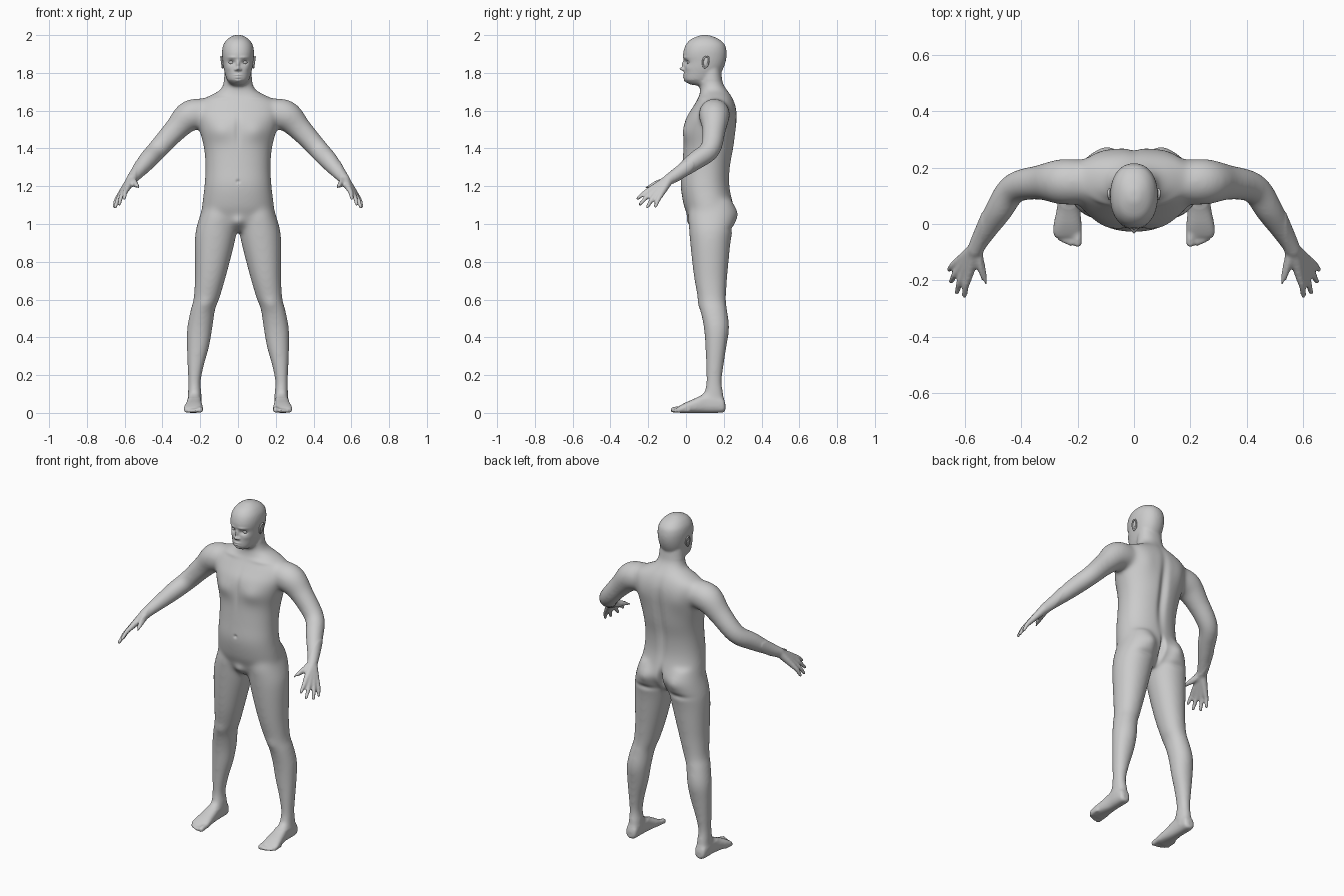
import bpy, bmesh, math
from mathutils import Vector

cube = bpy.data.objects.get("Cube")
if cube:
    bpy.data.objects.remove(cube, do_unlink=True)

skin_mat = bpy.data.materials.new("plain grey")
skin_mat.use_nodes = True
GREY = (0.6, 0.6, 0.6, 1)
skin_mat.diffuse_color = GREY
for node in skin_mat.node_tree.nodes:
    if node.type == 'BSDF_PRINCIPLED':
        node.inputs["Base Color"].default_value = GREY


def spline(rows, steps=6):
    """Catmull-Rom interpolation through rows of numbers."""
    result = []
    last = len(rows) - 1
    for i in range(last):
        before, start = rows[max(i - 1, 0)], rows[i]
        end, after = rows[i + 1], rows[min(i + 2, last)]
        for k in range(steps):
            t = k / steps
            result.append([b + t * (c - a) / 2
                           + t * t * (a - 2.5 * b + 2 * c - d / 2)
                           + t * t * t * (3 * (b - c) + d - a) / 2
                           for a, b, c, d in zip(before, start, end, after)])
    result.append(list(rows[-1]))
    return result


def skin(bm, rings):
    """Bridge equal rings of points into a closed skin."""
    loops = [[bm.verts.new(p) for p in ring] for ring in rings]
    count = len(loops[0])
    for low, high in zip(loops, loops[1:]):
        for i in range(count):
            j = (i + 1) % count
            bm.faces.new((low[i], low[j], high[j], high[i]))
    bm.faces.new(loops[0][::-1])
    bm.faces.new(loops[-1])


def section(power, count=48):
    """Unit superellipse."""
    def bend(value):
        return math.copysign(abs(value) ** (2 / power), value)
    angles = [math.tau * i / count for i in range(count)]
    return [(bend(math.cos(a)), bend(math.sin(a))) for a in angles]


def stack(bm, rows, side=1, power=2.2, along_y=False):
    """Loft rows of (position, x from, x to, depth from, depth to)."""
    rings = []
    for pos, xa, xb, da, db in spline(rows):
        ring = []
        for u, v in section(power):
            x = side * ((xa + xb) / 2 + u * (xb - xa) / 2)
            d = (da + db) / 2 + v * (db - da) / 2
            ring.append((x, pos, d) if along_y else (x, d, pos))
        rings.append(ring)
    skin(bm, rings)


def tube(bm, rows, side=1, reference=(0, 0, 1)):
    """Round limb through rows of (x, y, z, radius) with a rounded tip."""
    pts = spline(rows)
    tip = Vector(pts[-1][:3])
    heading = (tip - Vector(pts[-2][:3])).normalized()
    radius = pts[-1][3]
    for forward, shrink in ((0.5, 0.85), (0.85, 0.5)):
        pts.append([*(tip + heading * radius * forward), radius * shrink])
    rings = []
    for i, (x, y, z, r) in enumerate(pts):
        ahead = Vector(pts[min(i + 1, len(pts) - 1)][:3])
        behind = Vector(pts[max(i - 1, 0)][:3])
        across = (ahead - behind).cross(Vector(reference)).normalized()
        up = across.cross(ahead - behind).normalized()
        ring = [Vector((x, y, z)) + (across * u + up * v) * r for u, v in section(2, 20)]
        rings.append([(side * p.x, p.y, p.z) for p in ring])
    skin(bm, rings)


def make_object(name, bm):
    bmesh.ops.recalc_face_normals(bm, faces=bm.faces[:])
    for face in bm.faces:
        face.smooth = True
    mesh = bpy.data.meshes.new(name)
    bm.to_mesh(mesh)
    bm.free()
    mesh.materials.append(skin_mat)
    obj = bpy.data.objects.new(name, mesh)
    bpy.context.collection.objects.link(obj)
    return obj


# Torso and neck: height, half width, front, back
TORSO = [(.96, .09, .06, .19), (1, .16, .025, .225), (1.05, .19, .006, .25),
         (1.1, .19, -.012, .25), (1.2, .178, -.028, .232), (1.3, .173, -.021, .235),
         (1.4, .18, -.014, .253), (1.5, .205, -.012, .265), (1.56, .22, 0, .27),
         (1.61, .225, .03, .267), (1.65, .205, .055, .255), (1.68, .15, .07, .24),
         (1.71, .095, .075, .218), (1.75, .077, .077, .195), (1.82, .07, .08, .185)]
# Head: height, half width, front, back
HEAD = [(1.735, .03, .02, .1), (1.75, .05, -.002, .14), (1.77, .061, -.011, .165),
        (1.8, .07, -.011, .185), (1.83, .077, -.01, .2), (1.86, .081, -.01, .21),
        (1.89, .084, -.016, .215), (1.92, .084, -.012, .214), (1.95, .077, 0, .205),
        (1.975, .06, .022, .18), (1.99, .04, .052, .15), (2, .018, .08, .12)]
# Leg: height, inner, outer, front, back
LEG = [(.03, .195, .262, .11, .2), (.1, .192, .266, .098, .2), (.16, .197, .265, .106, .19),
       (.25, .18, .268, .105, .2), (.35, .152, .272, .102, .214), (.45, .135, .27, .094, .225),
       (.55, .12, .25, .074, .217), (.6, .1, .236, .064, .212), (.7, .07, .229, .045, .217),
       (.8, .043, .229, .032, .226), (.9, .018, .229, .022, .236),
       (.97, .006, .223, .016, .248), (1.05, .006, .2, .012, .262), (1.13, .02, .175, .03, .24)]
# Foot: distance, inner, outer, sole, top
FOOT = [(.208, .215, .25, .012, .05), (.195, .198, .264, .002, .08), (.15, .195, .268, 0, .105),
        (.1, .194, .268, 0, .105), (.05, .191, .275, 0, .078), (0, .186, .285, 0, .056),
        (-.03, .185, .288, 0, .04), (-.048, .192, .28, .004, .028)]
ARM = [(.15, .15, 1.585, .075), (.25, .15, 1.575, .083), (.33, .148, 1.5, .064),
       (.425, .128, 1.395, .055), (.48, .05, 1.335, .051), (.535, -.04, 1.268, .037),
       (.565, -.095, 1.233, .029)]
WRIST = (.565, -.09, 1.235, .026)
# Knuckle and tip of each finger, index to little
FINGERS = [((.587, -.183, 1.187), (.602, -.256, 1.135)), ((.603, -.173, 1.172), (.629, -.243, 1.105)),
           ((.617, -.157, 1.16), (.65, -.205, 1.09)), ((.627, -.135, 1.152), (.656, -.162, 1.093))]
THUMB = [(.56, -.1, 1.23, .023), (.54, -.155, 1.212, .018),
         (.53, -.193, 1.2, .013), (.525, -.217, 1.19, .01)]
# Toes: x, end of toe, radius
TOES = [(.2, -.068, .0155), (.224, -.069, .011), (.243, -.062, .0105),
        (.26, -.053, .01), (.275, -.041, .0095)]

bm = bmesh.new()
for rows in (TORSO, HEAD):
    stack(bm, [(z, -w, w, front, back) for z, w, front, back in rows])
for side in (1, -1):
    stack(bm, LEG, side, 2.1)
    stack(bm, FOOT, side, 2.5, along_y=True)
    tube(bm, ARM, side)
    tube(bm, THUMB, side)
    for knuckle, tip in FINGERS:
        middle = (Vector(knuckle) + Vector(tip)) / 2 + Vector((.003, 0, .004))
        tube(bm, [WRIST, (*knuckle, .0155), (*middle, .0125), (*tip, .0095)], side)
    for x, end, r in TOES:
        tube(bm, [(x, end + .06, r + .005, r), (x, end + .025, r + .004, r), (x, end, r, r)], side)
body = make_object("body", bm)

# Fuse the parts into one skin
remesh = body.modifiers.new("fuse", 'REMESH')
remesh.mode = 'VOXEL'
remesh.voxel_size = 0.0065
graph = bpy.context.evaluated_depsgraph_get()
fused = bpy.data.meshes.new_from_object(body.evaluated_get(graph))
body.modifiers.clear()
bm = bmesh.new()
bm.from_mesh(fused)
bpy.data.meshes.remove(fused)


def relax(verts, times):
    for _ in range(times):
        bmesh.ops.smooth_vert(bm, verts=verts, factor=0.5, use_axis_x=True,
                              use_axis_y=True, use_axis_z=True)


# Blend large forms strongly, hands, feet and head lightly
relax(bm.verts[:], 3)
relax([v for v in bm.verts if abs(v.co.x) < .54 and .08 < v.co.z < 1.76], 30)


def in_face(v):
    return v.co.y < .07 and abs(v.co.x) < .075 and 1.745 < v.co.z < 1.915


# Finer mesh for the face
edges = [e for e in bm.edges if all(in_face(v) for v in e.verts)]
bmesh.ops.subdivide_edges(bm, edges=edges, cuts=1, use_grid_fill=True)
relax([v for v in bm.verts if in_face(v)], 4)

# Soft relief: x, z, width, height, amount outward
FRONT = [(0, 1.821, .011, .009, .023), (0, 1.845, .008, .018, .013), (.014, 1.817, .006, .006, .008),
         (.035, 1.856, .016, .011, -.015), (.032, 1.882, .022, .007, .004),
         (.05, 1.825, .016, .014, .003), (0, 1.789, .018, .0045, .007),
         (0, 1.776, .016, .0045, .007), (0, 1.756, .018, .009, .005),
         (.095, 1.49, .06, .05, .012), (0, 1.5, .015, .08, -.006), (0, 1.225, .008, .008, -.009),
         (0, 1.01, .03, .03, .014), (.17, .575, .035, .035, .006), (.11, 1.665, .06, .012, .005)]
BACK = [(0, 1.4, .024, .19, -.018), (.085, 1.055, .055, .05, .014), (0, 1.04, .012, .055, -.035),
        (.12, 1.55, .05, .07, .006), (.11, .975, .06, .016, -.008), (.2, .45, .05, .08, .004)]


def relief(x, z, bumps):
    total = 0
    for bx, bz, width, height, amount in bumps:
        dz = (z - bz) / height
        dx = (abs(x) - bx) / width
        if abs(dz) < 3 and abs(dx) < 3:
            total += amount * math.exp(-dx * dx - dz * dz)
    return total


bm.normal_update()
for v in bm.verts:
    facing = max(-1, min(1, v.normal.y * 2))
    if abs(v.co.x) < .28 and abs(facing) > .05:
        v.co.y += facing * relief(v.co.x, v.co.z, FRONT if facing < 0 else BACK)
relax([v for v in bm.verts if in_face(v)], 1)
for face in bm.faces:
    face.smooth = True
bm.to_mesh(body.data)
bm.free()


def add_ball(bm, centre, size):
    ball = bmesh.ops.create_uvsphere(bm, u_segments=24, v_segments=16, radius=1)
    for v in ball["verts"]:
        v.co = Vector(centre) + Vector([a * b for a, b in zip(v.co, size)])


# Eyes and ears
for side, label in ((1, "left"), (-1, "right")):
    bm = bmesh.new()
    add_ball(bm, (side * .035, .019, 1.856), (.015, .014, .011))
    make_object(label + "_eye", bm)

    bm = bmesh.new()
    add_ball(bm, (side * .081, .104, 1.857), (.008, .018, .029))
    rim = []
    for i in range(19):
        a = math.tau * i / 18
        height = math.sin(a)
        rim.append((.086 + .004 * height, .104 + math.cos(a) * (.015 + .004 * height) + .005 * height,
                    1.857 + .029 * height, .0045))
    tube(bm, rim, side, reference=(1, 0, 0))
    make_object(label + "_ear", bm)
